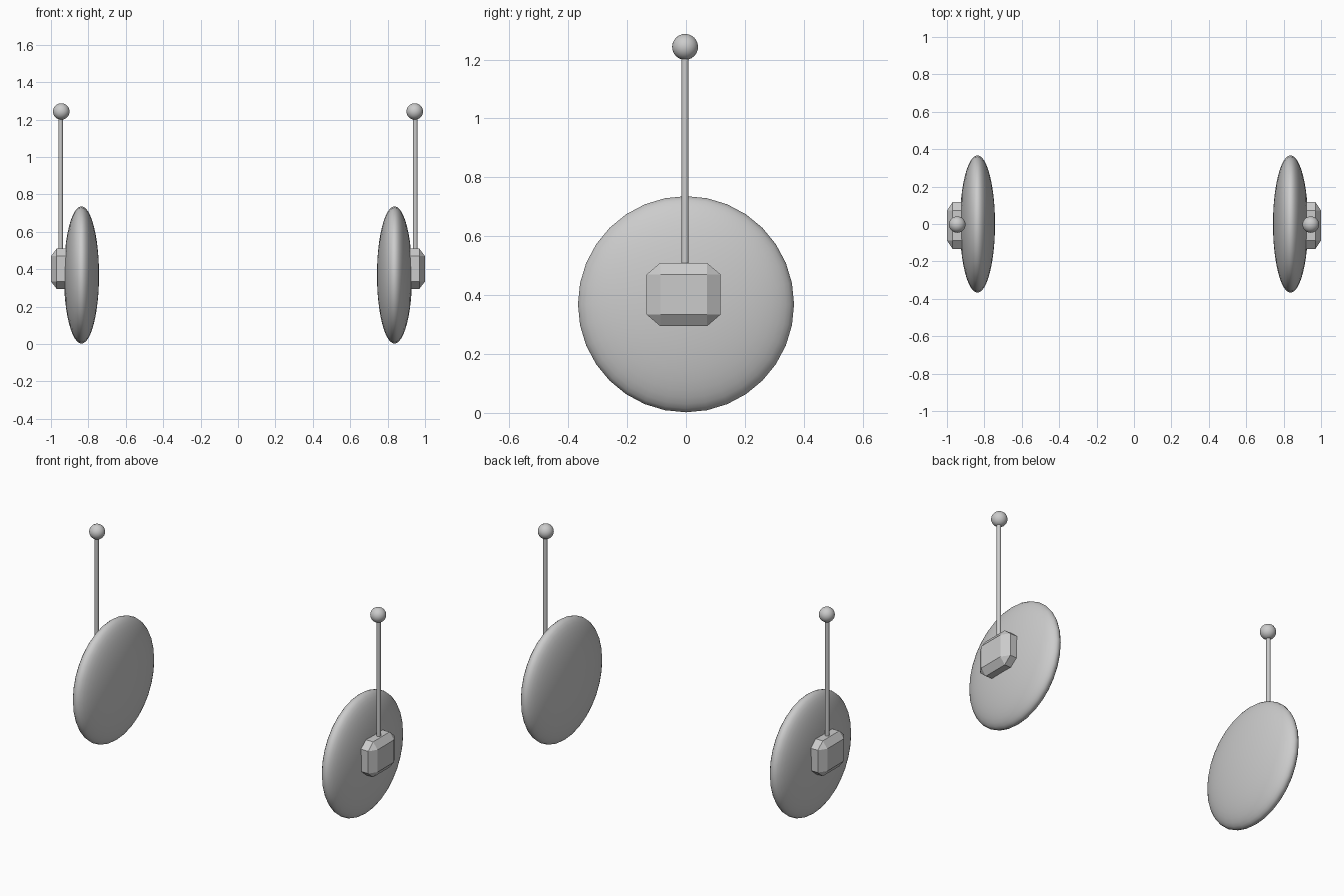
import bpy, bmesh, math
from mathutils import Matrix

if "Cube" in bpy.data.objects:
    bpy.data.objects.remove(bpy.data.objects["Cube"])


def add_part(name, bm, loc, smooth):
    bmesh.ops.translate(bm, verts=bm.verts, vec=loc)
    bmesh.ops.recalc_face_normals(bm, faces=bm.faces)
    for f in bm.faces:
        f.smooth = smooth
    mesh = bpy.data.meshes.new(name)
    bm.to_mesh(mesh)
    bm.free()
    ob = bpy.data.objects.new(name, mesh)
    bpy.context.collection.objects.link(ob)
    # the left side is a mirror of the right
    mod = ob.modifiers.new("mirror", 'MIRROR')
    mod.use_axis[0] = True
    return ob


def ball(name, loc, size, segs, rings):
    bm = bmesh.new()
    bmesh.ops.create_uvsphere(bm, u_segments=segs, v_segments=rings, radius=1,
                              matrix=Matrix.Rotation(math.pi / 2, 4, 'Y'))
    bmesh.ops.scale(bm, verts=bm.verts, vec=size)
    return add_part(name, bm, loc, True)


# flattened round ear discs
ball("ear_disc", (0.837, 0, 0.369), (0.094, 0.367, 0.367), 32, 24)

# chamfered housing blocks on the outer faces
bm = bmesh.new()
bmesh.ops.create_cube(bm, size=1)
bmesh.ops.bevel(bm, geom=bm.edges[:], offset=0.185, segments=1,
                affect='EDGES', profile=0.5)
bmesh.ops.scale(bm, verts=bm.verts, vec=(0.165, 0.252, 0.215))
add_part("antenna_housing", bm, (0.9175, -0.008, 0.402), False)

# thin antenna rods
bm = bmesh.new()
bmesh.ops.create_cone(bm, cap_ends=True, segments=16, radius1=0.012,
                      radius2=0.012, depth=0.79)
rod = add_part("antenna_rod", bm, (0.948, -0.003, 0.835), False)
for p in rod.data.polygons:
    p.use_smooth = len(p.vertices) == 4

# antenna tip balls
ball("antenna_tip", (0.945, -0.003, 1.243), (0.044, 0.044, 0.044), 24, 16)
